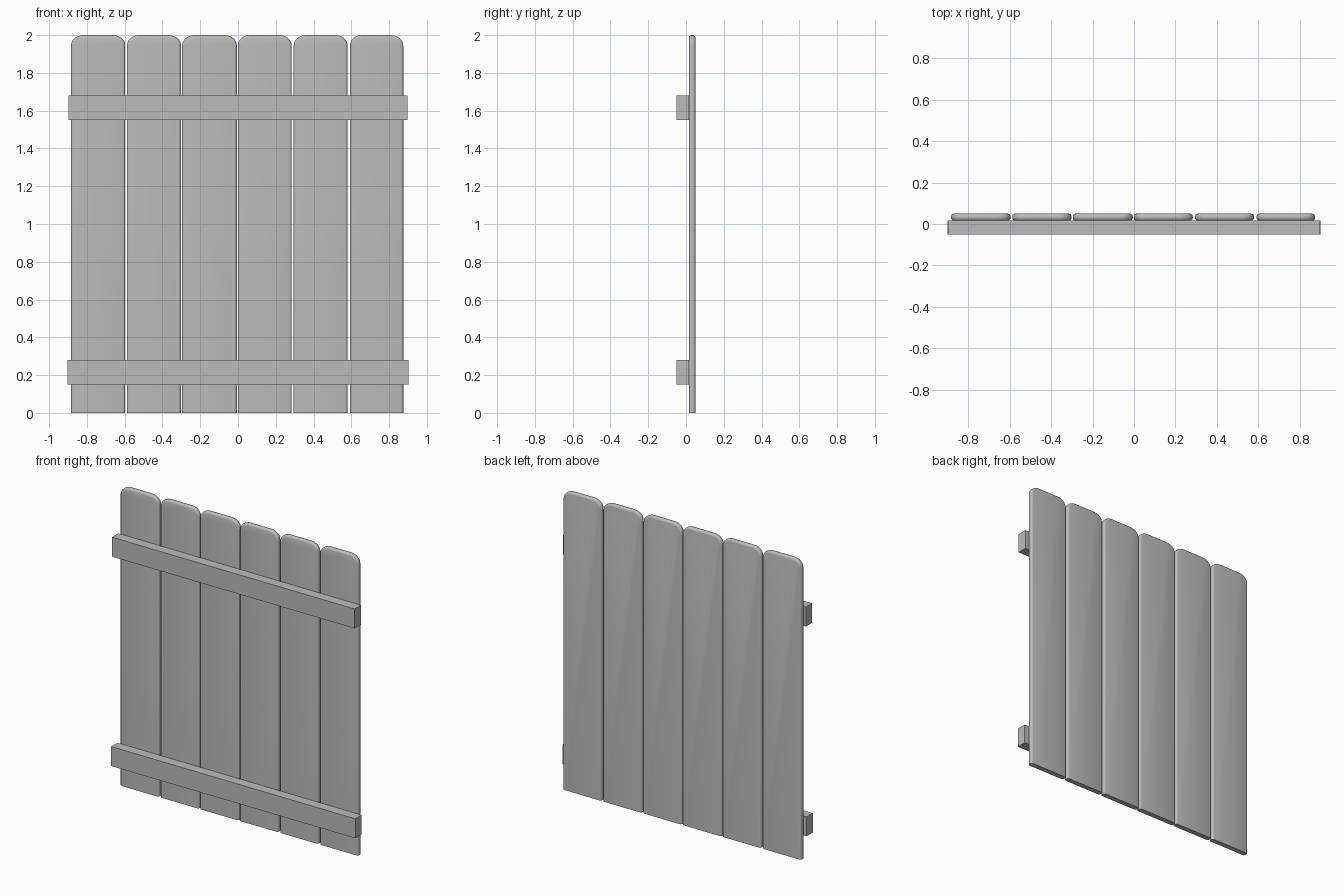
import bpy
import bmesh
import math
from mathutils import Vector

cube = bpy.data.objects.get("Cube")
if cube:
    bpy.data.objects.remove(cube, do_unlink=True)

grey = bpy.data.materials.new("plain_grey")
grey.use_nodes = True
grey.diffuse_color = (0.5, 0.5, 0.5, 1)
grey.node_tree.nodes["Principled BSDF"].inputs["Base Color"].default_value = (0.5, 0.5, 0.5, 1)


def add_object(name, bm):
    bmesh.ops.recalc_face_normals(bm, faces=bm.faces[:])
    mesh = bpy.data.meshes.new(name)
    bm.to_mesh(mesh)
    bm.free()
    mesh.materials.append(grey)
    obj = bpy.data.objects.new(name, mesh)
    bpy.context.collection.objects.link(obj)
    return obj


def add_board(name, left, right, front=0.016, back=0.05, top=2.0):
    """Upright plank with rounded top corners and softened long edges."""
    rx, rz, steps = 0.065, 0.055, 6
    arc = [math.pi / 2 * i / steps for i in range(steps + 1)]
    outline = [(left, 0), (right, 0)]
    outline += [(right - rx + rx * math.cos(a), top - rz + rz * math.sin(a)) for a in arc]
    outline += [(left + rx - rx * math.cos(a), top - rz + rz * math.sin(a)) for a in reversed(arc)]

    bm = bmesh.new()
    face = bm.faces.new([bm.verts.new((x, front, z)) for x, z in outline])
    extruded = bmesh.ops.extrude_face_region(bm, geom=[face], use_keep_orig=True)
    moved = [g for g in extruded["geom"] if isinstance(g, bmesh.types.BMVert)]
    bmesh.ops.translate(bm, verts=moved, vec=Vector((0, back - front, 0)))

    # Round the front and back rims, leaving the sawn foot square
    rims = [e for e in bm.edges
            if abs(e.verts[0].co.y - e.verts[1].co.y) < 1e-5
            and max(v.co.z for v in e.verts) > 0.01]
    bmesh.ops.bevel(bm, geom=rims, offset=0.013, segments=3, profile=0.5, affect='EDGES')
    obj = add_object(name, bm)
    obj.data.shade_smooth()
    obj.data.set_sharp_from_angle(angle=math.radians(50))


def add_rail(name, half_width, bottom, top, front=-0.05, back=0.016):
    bm = bmesh.new()
    bmesh.ops.create_cube(bm, size=1)
    bmesh.ops.scale(bm, verts=bm.verts[:], vec=(2 * half_width, back - front, top - bottom))
    bmesh.ops.translate(bm, verts=bm.verts[:], vec=(0, (front + back) / 2, (bottom + top) / 2))
    add_object(name, bm)


# Six planks side by side with narrow gaps
spans = [(-0.884, -0.597), (-0.588, -0.302), (-0.296, -0.006),
         (-0.001, 0.284), (0.295, 0.58), (0.592, 0.875)]
for i, (left, right) in enumerate(spans):
    add_board(f"board_{i + 1}", left, right)

# Two cross rails on the front
add_rail("upper_rail", 0.897, 1.55, 1.68)
add_rail("lower_rail", 0.902, 0.15, 0.28)
